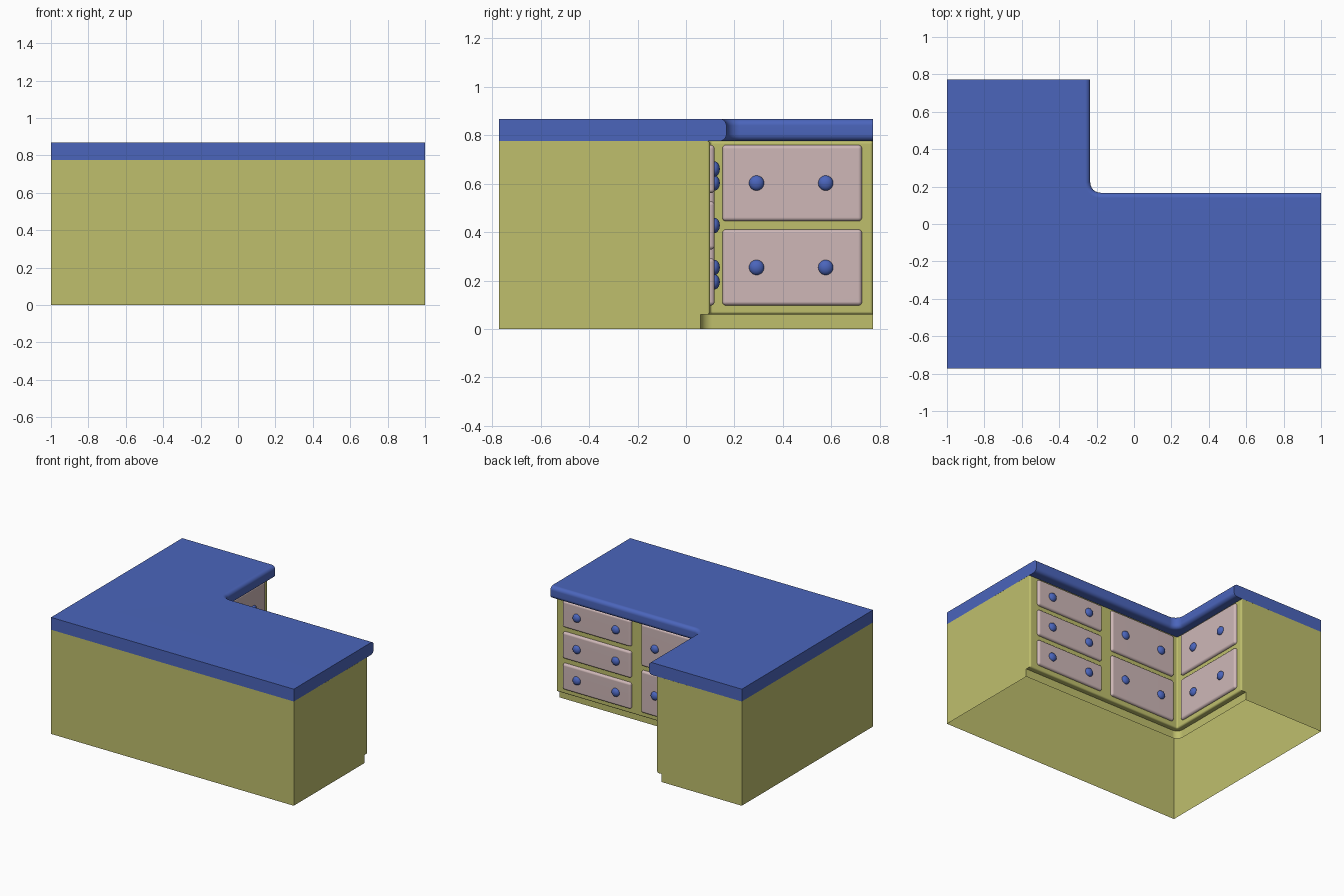
import bpy, bmesh, math
from mathutils import Matrix, Vector

if "Cube" in bpy.data.objects:
    bpy.data.objects.remove(bpy.data.objects["Cube"])


def material(name, rgb):
    m = bpy.data.materials.new(name)
    m.diffuse_color = (*rgb, 1)
    m.use_nodes = True
    m.node_tree.nodes["Principled BSDF"].inputs["Base Color"].default_value = m.diffuse_color
    return m


BLUE = material("blue", (0.070, 0.130, 0.50))
OLIVE = material("olive", (0.52, 0.52, 0.152))
PINK = material("dusty pink", (0.62, 0.475, 0.475))
BACK = 0.772


def finish(bm, name, mat):
    me = bpy.data.meshes.new(name)
    bm.to_mesh(me)
    bm.free()
    me.materials.append(mat)
    ob = bpy.data.objects.new(name, me)
    bpy.context.collection.objects.link(ob)
    bpy.ops.object.select_all(action='DESELECT')
    bpy.context.view_layer.objects.active = ob
    ob.select_set(True)
    bpy.ops.object.shade_smooth_by_angle(angle=math.radians(35))
    # Keep the large flat faces evenly shaded next to their rounded rims
    wn = ob.modifiers.new("flat_faces", 'WEIGHTED_NORMAL')
    wn.keep_sharp = True
    return ob


def arc(cx, cy, r, a0, a1, n=6):
    return [(cx + r * math.cos(math.radians(a0 + (a1 - a0) * i / n)),
             cy + r * math.sin(math.radians(a0 + (a1 - a0) * i / n)))
            for i in range(n + 1)]


def outline(ix, iy, o, inner_r, end_r):
    """L outline, inner faces at x=ix, y=iy pulled back by o into the solid."""
    e = max(end_r - o, 0)
    x, y, r = ix - o, iy - o, inner_r + o
    return ([(-1, BACK), (-1, -BACK), (1, -BACK)]
            + arc(1 - e, y - e, e, 0, 90)
            + arc(x + r, y + r, r, 270, 180)
            + arc(x - e, BACK - e, e, 0, 90))


def l_loft(name, mat, ix, iy, rings, inner_r, end_r=0.0, bottom=True, top=True):
    """Skin a stack of L outlines given as (pull-back, height)."""
    bm = bmesh.new()
    loops = [[bm.verts.new((x, y, z)) for x, y in outline(ix, iy, o, inner_r, end_r)]
             for o, z in rings]
    n = len(loops[0])
    for lo, hi in zip(loops, loops[1:]):
        for i in range(n):
            j = (i + 1) % n
            bm.faces.new((lo[i], lo[j], hi[j], hi[i]))
    if bottom:
        bm.faces.new(loops[0][::-1])
    if top:
        bm.faces.new(loops[-1])
    bmesh.ops.remove_doubles(bm, verts=bm.verts[:], dist=0.0001)
    bmesh.ops.dissolve_degenerate(bm, edges=bm.edges[:], dist=0.0001)
    return finish(bm, name, mat)


def rounded(z0, z1, r, n=5):
    """Side profile with a rounded lower and upper rim."""
    a = [math.pi / 2 * i / n for i in range(n + 1)]
    return ([(r - r * math.sin(t), z0 + r - r * math.cos(t)) for t in a]
            + [(r - r * math.cos(t), z1 - r + r * math.sin(t)) for t in a])


FACE_X, FACE_Y = -0.297, 0.10

# Hollow carcass with recessed kick base, open underneath
l_loft("cabinet_body", OLIVE, FACE_X, FACE_Y,
       [(0.04, 0), (0.04, 0.06)] + rounded(0.06, 0.776, 0.012),
       inner_r=0.01, end_r=0.012, bottom=False, top=False)
# Worktop with rounded overhanging nose
l_loft("worktop", BLUE, -0.234, 0.167, rounded(0.776, 0.868, 0.028), inner_r=0.055)


def drawer(name, frame, u0, u1, z0, z1, knobs):
    """Rounded drawer front with two knobs; local +y points out of the cabinet."""
    bm = bmesh.new()
    bmesh.ops.create_cube(bm, size=1)
    for v in bm.verts:
        v.co = Vector(((u0 + u1) / 2 + v.co.x * (u1 - u0),
                       -0.011 + v.co.y * 0.058,
                       (z0 + z1) / 2 + v.co.z * (z1 - z0)))
    bmesh.ops.bevel(bm, geom=bm.edges[:], offset=0.016, segments=4,
                    profile=0.5, affect='EDGES')
    # Drop the part hidden inside the cabinet
    bmesh.ops.bisect_plane(bm, geom=bm.verts[:] + bm.edges[:] + bm.faces[:],
                           plane_co=(0, -0.002, 0), plane_no=(0, -1, 0),
                           clear_outer=True)
    bm.transform(frame)
    finish(bm, name + "_front", PINK)
    for k, t in enumerate(knobs):
        bm = bmesh.new()
        bmesh.ops.create_uvsphere(bm, u_segments=24, v_segments=14, radius=0.031)
        place = Matrix.Translation((u0 + t * (u1 - u0), 0.018, (z0 + z1) / 2))
        bm.transform(frame @ place @ Matrix.Diagonal((1, 0.7, 1, 1)))
        finish(bm, f"{name}_knob_{k + 1}", BLUE)


# Local frames of the two inner cabinet faces
long_face = Matrix.Translation((0, FACE_Y, 0))
short_face = (Matrix.Translation((FACE_X, 0, 0))
              @ Matrix.Rotation(math.radians(-90), 4, 'Z'))

TWO = [(0.097, 0.411), (0.445, 0.76)]
THREE = [(0.097, 0.292), (0.328, 0.527), (0.561, 0.76)]
for i, (a, b) in enumerate(THREE):
    drawer(f"small_drawer_{i + 1}", long_face, 0.375, 0.938, a, b, (0.215, 0.785))
for i, (a, b) in enumerate(TWO):
    drawer(f"large_drawer_{i + 1}", long_face, -0.257, 0.292, a, b, (0.215, 0.785))
    drawer(f"side_drawer_{i + 1}", short_face, -0.727, -0.15, a, b, (0.26, 0.755))
